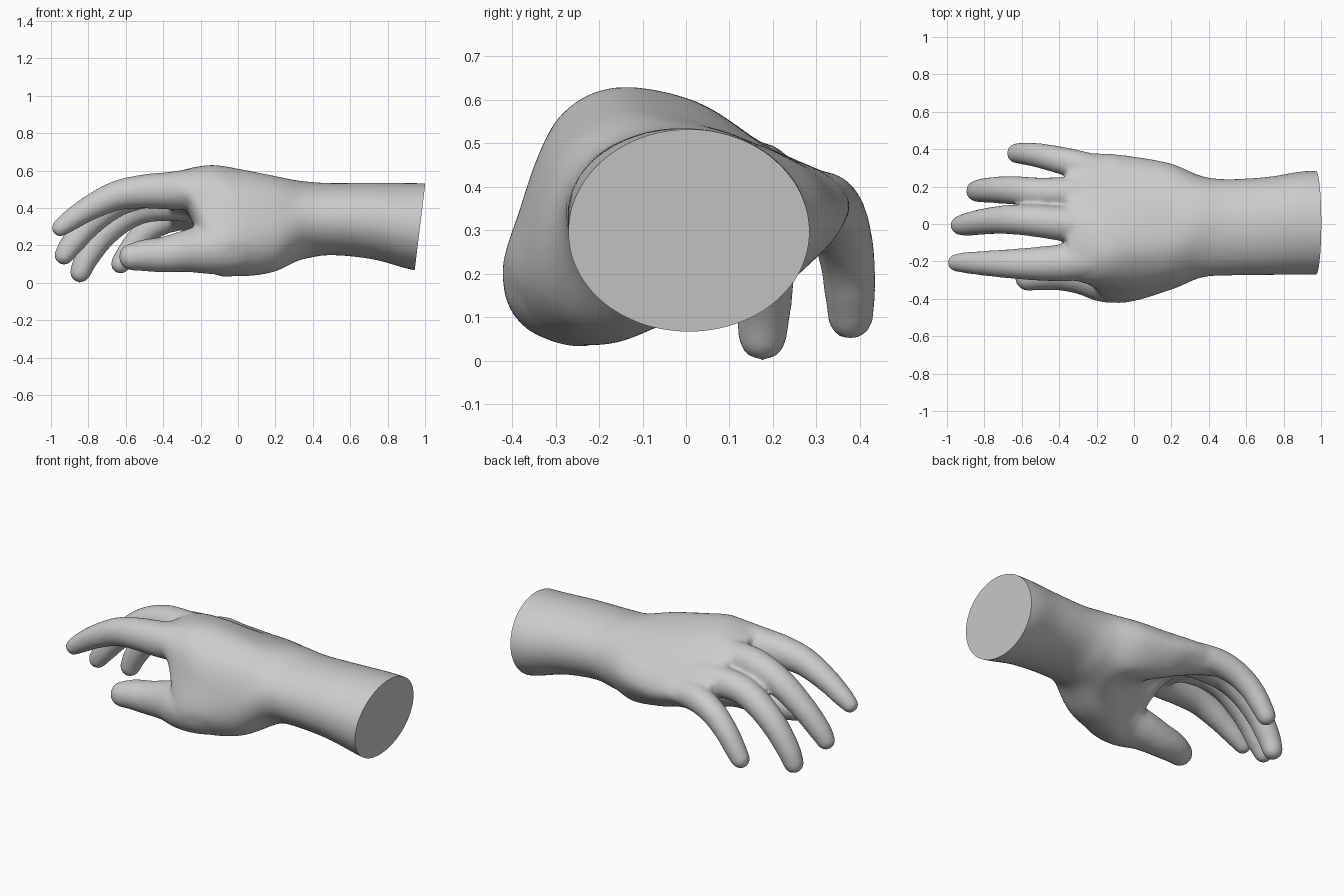
import bpy, bmesh, math
from mathutils import Vector

if "Cube" in bpy.data.objects:
    bpy.data.objects.remove(bpy.data.objects["Cube"])


def spline(pts, n, closed=False):
    """Catmull-Rom curve through points of any dimension."""
    pts = [Vector(p) for p in pts]
    m, out = len(pts), []
    for i in range(m if closed else m - 1):
        if closed:
            a, b, c, d = (pts[(i + k) % m] for k in (-1, 0, 1, 2))
        else:
            a, b, c, d = (pts[min(max(i + k, 0), m - 1)] for k in (-1, 0, 1, 2))
        for s in range(n):
            t = s / n
            out.append(b + (c - a) * (t / 2) + (2 * a - 5 * b + 4 * c - d) * (t * t / 2)
                       + (3 * b - a - 3 * c + d) * (t ** 3 / 2))
    return out if closed else out + [pts[-1]]


def loft(bm, rings):
    """Closed skin over equal-sized rings of points."""
    rows = [[bm.verts.new(p) for p in ring] for ring in rings]
    n = len(rows[0])
    for a, b in zip(rows, rows[1:]):
        for i in range(n):
            j = (i + 1) % n
            bm.faces.new((a[i], a[j], b[j], b[i]))
    bm.faces.new(rows[0])
    bm.faces.new(rows[-1][::-1])


def digit(bm, path):
    """Tapered round tube through (x, y, z, radius) with a ball at the tip."""
    pts = spline(path, 6)
    rings = []
    for i, p in enumerate(pts):
        t = (pts[min(i + 1, len(pts) - 1)] - pts[max(i - 1, 0)]).to_3d().normalized()
        u = t.cross(Vector((0, 1, 0))).normalized()
        v = t.cross(u)
        rings.append([p.to_3d() + (u * math.cos(a) + v * math.sin(a)) * p[3]
                      for a in (k * math.tau / 20 for k in range(20))])
    loft(bm, rings)
    tip = bmesh.ops.create_icosphere(bm, subdivisions=3, radius=pts[-1][3])
    bmesh.ops.translate(bm, verts=tip["verts"], vec=pts[-1].to_3d())


bm = bmesh.new()

# Forearm: elliptical sections (x, centre y, centre z, half width, half height)
SIDES = 13
sections = []
for x, y, z, w, h in ((1.1, .005, .285, .275, .247), (.92, .006, .302, .278, .231),
                      (.72, -.01, .33, .263, .205), (.5, -.018, .34, .258, .193),
                      (.36, -.015, .335, .272, .207)):
    sections.append((x, [(y + w * math.cos(k * math.tau / SIDES), z + h * math.sin(k * math.tau / SIDES))
                         for k in range(SIDES)]))

# Palm: outlines (y, z) from the little-finger edge over the back, round the thumb and into the hollow
sections += [
    (.2, [(.322, .32), (.28, .43), (.16, .5), (0, .555), (-.15, .565), (-.28, .48), (-.345, .31),
          (-.34, .18), (-.27, .09), (-.14, .06), (-.02, .095), (.10, .14), (.23, .175)]),
    (0, [(.358, .31), (.315, .42), (.18, .495), (.02, .58), (-.16, .607), (-.31, .51), (-.385, .33),
         (-.41, .19), (-.33, .07), (-.2, .035), (-.09, .10), (.03, .225), (.23, .195)]),
    (-.14, [(.372, .33), (.335, .42), (.19, .49), (.02, .597), (-.17, .628), (-.30, .55), (-.365, .38),
            (-.41, .20), (-.32, .085), (-.2, .08), (-.11, .22), (.02, .335), (.24, .24)]),
    (-.27, [(.378, .345), (.33, .42), (.19, .49), (.02, .59), (-.18, .607), (-.29, .55), (-.315, .47),
            (-.27, .41), (-.2, .385), (-.1, .375), (0, .37), (.13, .35), (.29, .275)]),
    (-.36, [(.37, .345), (.32, .40), (.2, .475), (.02, .55), (-.18, .58), (-.27, .54), (-.29, .48),
            (-.26, .42), (-.2, .405), (-.1, .40), (0, .39), (.13, .36), (.29, .295)]),
]
columns = [[Vector((x, *p)) for p in spline(outline, 4, True)] for x, outline in sections]
lines = [spline([ring[k] for ring in columns], 5) for k in range(4 * SIDES)]
loft(bm, list(zip(*lines)))

# Fingers and thumb: centre line and radius
digits = [
    [(-.2, -.18, .502, .115), (-.36, -.205, .492, .102), (-.5, -.212, .488, .092), (-.65, -.213, .465, .08),
     (-.8, -.21, .395, .067), (-.9, -.207, .33, .057), (-.95, -.207, .293, .048)],
    [(-.2, -.01, .48, .10), (-.36, .0, .49, .095), (-.5, .015, .485, .088), (-.65, .024, .43, .08),
     (-.79, .015, .32, .071), (-.89, -.002, .205, .063), (-.93, -.007, .147, .053)],
    [(-.2, .16, .41, .09), (-.36, .165, .415, .087), (-.5, .168, .40, .081), (-.62, .178, .343, .077),
     (-.73, .182, .245, .072), (-.81, .179, .13, .065), (-.843, .176, .056, .057)],
    [(-.2, .29, .36, .08), (-.33, .325, .352, .077), (-.44, .352, .31, .071), (-.53, .37, .237, .065),
     (-.59, .377, .158, .06), (-.628, .378, .101, .054)],
    [(.1, -.22, .23, .14), (-.02, -.262, .19, .145), (-.15, -.283, .182, .138), (-.28, -.265, .168, .113),
     (-.4, -.26, .15, .096), (-.5, -.27, .146, .086), (-.565, -.286, .138, .073)],
]
for path in digits:
    digit(bm, path)

bmesh.ops.recalc_face_normals(bm, faces=bm.faces)
mesh = bpy.data.meshes.new("hand")
bm.to_mesh(mesh)
bm.free()
hand = bpy.data.objects.new("hand", mesh)
bpy.context.collection.objects.link(hand)

# Fuse the parts into one soft skin
fuse = hand.modifiers.new("fuse", 'REMESH')
fuse.mode = 'VOXEL'
fuse.voxel_size = .011
soften = hand.modifiers.new("soften", 'SMOOTH')
soften.factor = .5
soften.iterations = 16
skin = bpy.data.meshes.new_from_object(hand.evaluated_get(bpy.context.evaluated_depsgraph_get()))
hand.modifiers.clear()
hand.data = skin

# Slanted flat cut at the end of the forearm
bm = bmesh.new()
bm.from_mesh(skin)
cut = bmesh.ops.bisect_plane(bm, geom=bm.verts[:] + bm.edges[:] + bm.faces[:], dist=1e-5,
                             plane_co=(1, 0, .52), plane_no=(.45, 0, -.055), clear_outer=True)
bmesh.ops.contextual_create(bm, geom=[e for e in cut["geom_cut"] if isinstance(e, bmesh.types.BMEdge)])
bmesh.ops.recalc_face_normals(bm, faces=bm.faces)
bm.to_mesh(skin)
bm.free()

plaster = bpy.data.materials.new("light grey")
plaster.diffuse_color = (.6, .6, .6, 1)
plaster.use_nodes = True
plaster.node_tree.nodes["Principled BSDF"].inputs["Base Color"].default_value = plaster.diffuse_color
skin.materials.clear()
skin.materials.append(plaster)
bpy.context.view_layer.objects.active = hand
hand.select_set(True)
bpy.ops.object.shade_smooth_by_angle(angle=math.radians(40))
